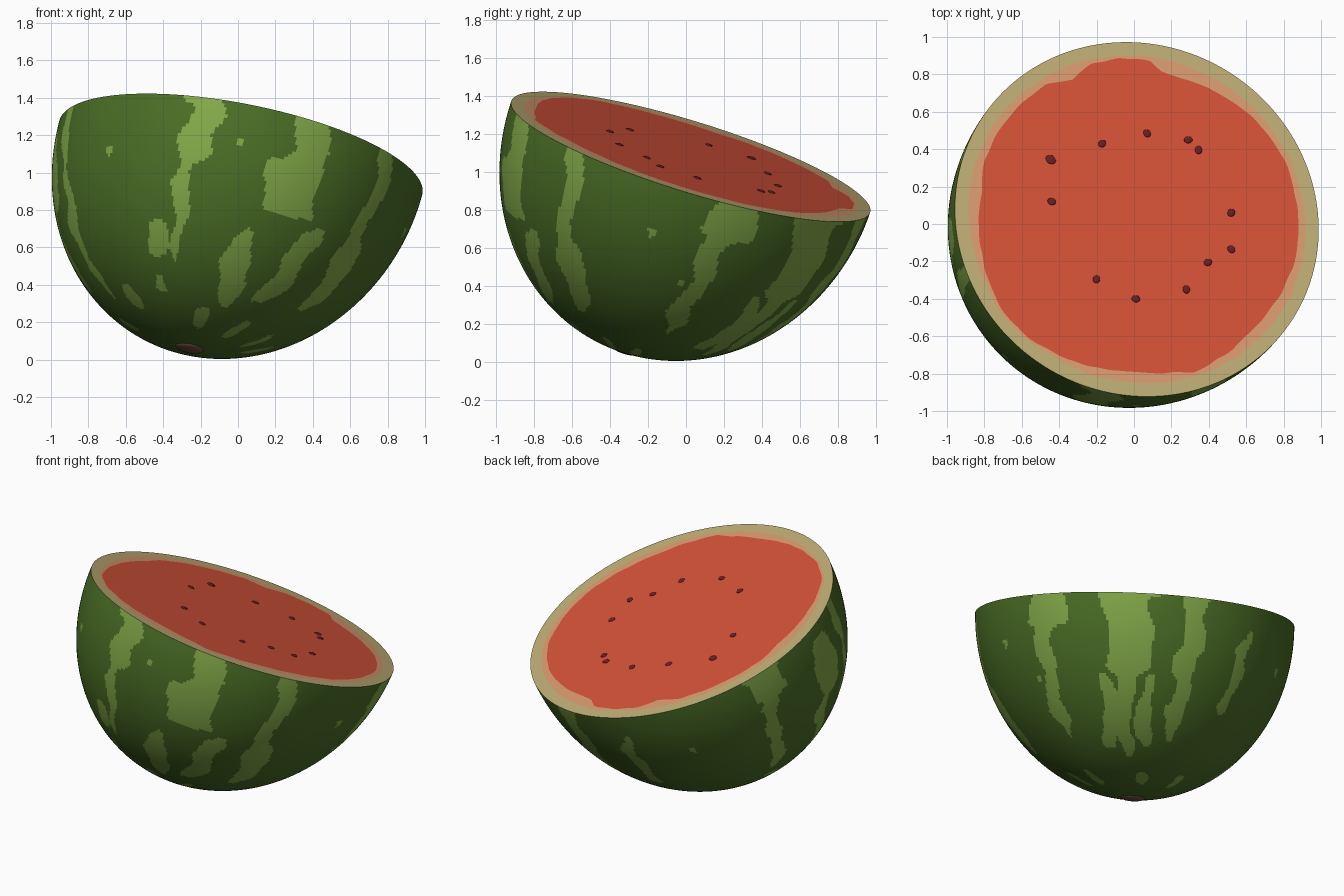
import bpy, math
from mathutils import Vector, Matrix, noise

if "Cube" in bpy.data.objects:
    bpy.data.objects.remove(bpy.data.objects["Cube"])

C = Vector((0.015, 0.025, 1.08))          # centre of the cut
R = 0.99                                  # radius of the cut
D = Vector((-0.275, -0.345, -1.02))       # from cut centre to blossom end
SX, SY = -0.20, -0.31                     # slopes of the cut plane
N = Vector((-SX, -SY, 1)).normalized()


def material(name, rgb):
    m = bpy.data.materials.new(name)
    m.diffuse_color = (*rgb, 1)
    m.use_nodes = True
    m.node_tree.nodes["Principled BSDF"].inputs["Base Color"].default_value = m.diffuse_color
    return m


dark = material("dark_green", (0.069, 0.156, 0.019))
light = material("light_green", (0.223, 0.392, 0.065))
cream = material("cream_rind", (0.515, 0.413, 0.181))
salmon = material("salmon", (0.687, 0.319, 0.156))
red = material("red_flesh", (0.66, 0.083, 0.040))
seed_mat = material("seed_brown", (0.14, 0.014, 0.016))
stem_mat = material("stem_brown", (0.171, 0.08, 0.053))


def add_mesh(name, verts, faces, mats, idx, smooth):
    me = bpy.data.meshes.new(name)
    me.from_pydata(verts, [], faces)
    for m in mats:
        me.materials.append(m)
    for p, i in zip(me.polygons, idx):
        p.material_index = i
        p.use_smooth = smooth
    ob = bpy.data.objects.new(name, me)
    bpy.context.collection.objects.link(ob)
    return ob


def spoke(a):
    """Unit direction in the cut plane at top-view angle a."""
    c, s = math.cos(a), math.sin(a)
    return Vector((c, s, SX * c + SY * s)).normalized()


def on_cut(x, y):
    return Vector((x, y, C.z + SX * (x - C.x) + SY * (y - C.y)))


# Light stripes: azimuth start/end, depth start/end, half width start/end
STRIPES = [
    (198, 201, 0, .68, 2.5, 3), (259, 258, 0, .22, 7, 5), (258, 257, .2, .54, 3, 2),
    (248, 247, .4, .53, 4, 5), (247, 245, .6, .68, 2, 4), (294, 294, 0, .14, 6, 5),
    (293, 293, .11, .33, 8, 10), (284, 289, .39, .68, 4, 8), (309, 305, .32, .62, 5, 6),
    (322, 331, 0, .58, 3, 5), (16, 15, 0, .12, 8, 7), (14, 10, .1, .55, 4, 4),
    (47, 47, 0, .3, 10, 9), (38, 37, .28, .6, 3, 4), (46, 46, .28, .65, 4, 5),
    (56, 57, .3, .6, 4, 4), (74, 70, 0, .55, 5, 4), (98, 96, .1, .4, 2.5, 2.5),
    (155, 154, 0, .12, 7, 6), (153, 150, .1, .5, 3, 4), (148, 147, .57, .68, 5, 7),
    (182, 182, .05, .32, 8, 7), (178, 175, .3, .6, 4, 4), (222, 220, .62, .75, 4, 6),
]
# short dashes near the blossom end
STRIPES += [(a, a + 2, .72, .82, 4, 6) for a in (5, 60, 100, 175, 275, 310, 340)]
# small spots
STRIPES += [(a, a, t, t + .03, 1.3, 1.3) for a, t in ((226, .16), (353, .14), (5, .3), (274, .1), (120, .2))]


def is_stripe(az, t):
    n1 = noise.noise(Vector((math.cos(az) * 9, math.sin(az) * 9, t * 13)))
    n2 = noise.noise(Vector((math.cos(az) * 4 + 7, math.sin(az) * 4, t * 9)))
    deg = math.degrees(az)
    for a0, a1, t0, t1, w0, w1 in STRIPES:
        tt = t + 0.03 * n2 if t0 > 0 else t
        if t0 <= tt <= t1:
            f = (tt - t0) / (t1 - t0)
            end = min(1, (1 - f) * 7, 1 if t0 == 0 else f * 7)   # rounded ends
            half = (w0 + (w1 - w0) * f) * (0.4 + 0.6 * end) * (1 + 0.55 * n1)
            off = (deg - a0 - (a1 - a0) * f - 4 * n2 + 180) % 360 - 180
            if abs(off) < half:
                return True
    return False


# Outer skin: sheared half ellipsoid, striped by rule
SEG, RINGS = 360, 90
verts, faces, idx = [], [], []
for j in range(RINGS):
    th = j / RINGS * math.pi / 2
    for i in range(SEG):
        verts.append(C + spoke(2 * math.pi * i / SEG) * R * math.cos(th) + D * math.sin(th))
verts.append(C + D)
for j in range(RINGS):
    for i in range(SEG):
        k = (i + 1) % SEG
        if j < RINGS - 1:
            faces.append((j * SEG + i, (j + 1) * SEG + i, (j + 1) * SEG + k, j * SEG + k))
        else:
            faces.append((j * SEG + i, len(verts) - 1, j * SEG + k))
        idx.append(int(is_stripe(2 * math.pi * (i + .5) / SEG, (j + .5) / RINGS)))
add_mesh("melon_skin", verts, faces, [dark, light], idx, True)

# Cut face: cream rind, salmon ring and wavy red flesh
EDGE = [(0, .88), (15, .875), (30, .865), (45, .85), (60, .83), (77, .82), (80, .83), (84, .87),
        (95, .89), (105, .885), (113, .84), (122, .88), (135, .88), (157, .87), (168, .83),
        (180, .83), (195, .83), (210, .84), (225, .83), (240, .81), (255, .79), (270, .79),
        (285, .82), (292, .855), (300, .85), (315, .85), (330, .86), (345, .88), (360, .88)]


def flesh_radius(deg):
    for (a, ra), (b, rb) in zip(EDGE, EDGE[1:]):
        if a <= deg <= b:
            return ra + (rb - ra) * (deg - a) / (b - a)


verts, faces, idx = [], [], []
outer, middle, inner = [], [], []
for i in range(SEG):
    a = 2 * math.pi * i / SEG
    wob = noise.noise(Vector((math.cos(a) * 8, math.sin(a) * 8, 3)))
    r = flesh_radius(i * 360 / SEG) + 0.008 * wob
    p = on_cut(r * math.cos(a), r * math.sin(a))
    ring = max(R * (0.925 + 0.008 * wob), (p - C).length + 0.015)
    outer.append(C + spoke(a) * R)
    middle.append(C + spoke(a) * ring)
    inner.append(p)
verts = outer + middle + inner + [C]
for i in range(SEG):
    k = (i + 1) % SEG
    for b in (0, 1):
        faces.append((b * SEG + i, b * SEG + k, (b + 1) * SEG + k, (b + 1) * SEG + i))
        idx.append(b)
    faces.append((2 * SEG + i, 2 * SEG + k, 3 * SEG))
    idx.append(2)
add_mesh("cut_face", verts, faces, [cream, salmon, red], idx, False)


def blob(name, centre, axis, scale, mat, spin=0):
    """Flattened ball lying on a surface with the given normal."""
    bpy.ops.mesh.primitive_uv_sphere_add(segments=16, ring_count=8, radius=1)
    ob = bpy.context.object
    ob.name = name
    ob.matrix_world = (Matrix.Translation(centre) @ axis.to_track_quat('Z', 'Y').to_matrix().to_4x4()
                       @ Matrix.Rotation(spin, 4, 'Z') @ Matrix.Diagonal((*scale, 1)))
    ob.data.materials.append(mat)
    bpy.ops.object.shade_smooth()


# Seeds in a loose ring
SEEDS = [(-.445, .345), (-.17, .43), (.07, .485), (.29, .45), (.345, .395), (-.44, .12),
         (.52, .06), (.52, -.135), (.395, -.205), (.28, -.35), (.01, -.4), (-.2, -.295)]
for i, (x, y) in enumerate(SEEDS):
    s = 0.029 if i == 0 else 0.023
    blob("seed_%d" % (i + 1), on_cut(x, y), N, (s, s * 0.85, 0.007), seed_mat, i * 1.3)

# Brown blossom end
blob("blossom_end", C + D * 0.995, N, (0.08, 0.075, 0.022), stem_mat)
